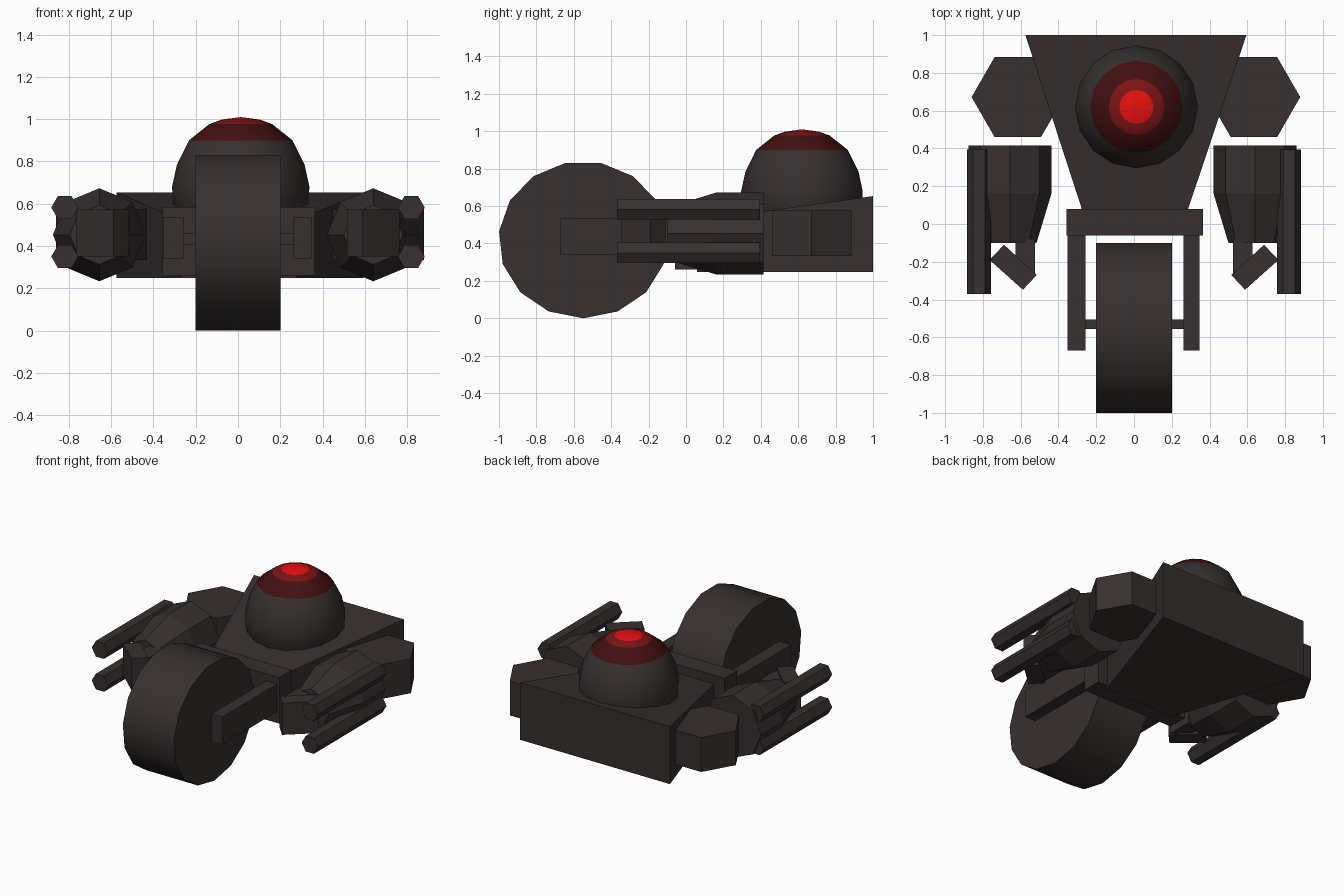
import bpy, bmesh, math
from mathutils import Vector, Matrix

if "Cube" in bpy.data.objects:
    bpy.data.objects.remove(bpy.data.objects["Cube"])


def material(name, rgb):
    m = bpy.data.materials.new(name)
    m.diffuse_color = (*rgb, 1)
    m.use_nodes = True
    m.node_tree.nodes["Principled BSDF"].inputs["Base Color"].default_value = m.diffuse_color
    return m


DARK = material("dark_metal", (0.038, 0.029, 0.029))
RED = material("bright_red", (0.80, 0.005, 0.005))
MID = material("medium_red", (0.20, 0.007, 0.008))
DEEP = material("deep_red", (0.055, 0.005, 0.006))


def loft(name, rings, smooth=False):
    """Skin equal-length point rings and cap both ends."""
    bm = bmesh.new()
    vs = [[bm.verts.new(p) for p in r] for r in rings]
    n = len(vs[0])
    for a, b in zip(vs, vs[1:]):
        for i in range(n):
            bm.faces.new((a[i], a[(i + 1) % n], b[(i + 1) % n], b[i]))
    bm.faces.new(vs[0])
    bm.faces.new(vs[-1])
    bmesh.ops.remove_doubles(bm, verts=bm.verts, dist=1e-5)
    bmesh.ops.recalc_face_normals(bm, faces=bm.faces)
    me = bpy.data.meshes.new(name)
    bm.to_mesh(me)
    bm.free()
    me.materials.append(DARK)
    ob = bpy.data.objects.new(name, me)
    bpy.context.collection.objects.link(ob)
    if smooth:
        bpy.ops.object.select_all(action='DESELECT')
        ob.select_set(True)
        bpy.context.view_layer.objects.active = ob
        bpy.ops.object.shade_smooth_by_angle(angle=math.radians(30))
    return ob


def ring(n, ru, rv, start=0.0):
    return [(ru * math.cos(start + math.tau * i / n),
             rv * math.sin(start + math.tau * i / n)) for i in range(n)]


def box(name, x0, x1, y0, y1, z0, z1):
    base = [(x0, y0), (x1, y0), (x1, y1), (x0, y1)]
    return loft(name, [[(x, y, z) for x, y in base] for z in (z0, z1)])


def tube_y(name, x, z, n, start, sections):
    """Polygonal tube along y from (y, radius) sections."""
    return loft(name, [[(x + u, y, z + v) for u, v in ring(n, r, r, start)]
                       for y, r in sections])


# Front wheel: 15 sides, flat side up
loft("front_wheel", [[(x, -0.5495 + u, 0.42 + v)
                      for u, v in ring(15, 0.4525, 0.42, -math.pi / 2)]
                     for x in (-0.2, 0.2)], smooth=True)

# Wheel axle, fork and cross bar
box("axle", -0.3, 0.3, -0.555, -0.505, 0.405, 0.46)
box("fork_arm_left", -0.352, -0.258, -0.67, -0.03, 0.34, 0.535)
box("fork_arm_right", 0.262, 0.347, -0.67, -0.03, 0.34, 0.535)
box("cross_bar", -0.357, 0.365, -0.06, 0.08, 0.26, 0.585)

# Wedge body with a top sloping down to the front
plan = [(-0.27, 0.06), (0.28, 0.06), (0.595, 1.0), (-0.575, 1.0)]
loft("body", [[(x, y, 0.248) for x, y in plan],
              [(x, y, 0.653 - 0.139 * (1 - y)) for x, y in plan]])

# Dome with a banded eye on top
profile = [(0.26, 0.45), (0.32, 0.60), (0.325, 0.68), (0.302, 0.785),
           (0.245, 0.90), (0.148, 0.977), (0.09, 0.998), (0, 1.01)]
dome = loft("dome", [[(0.013 + u, 0.62 + v, z) for u, v in ring(16, r, r)]
                     for r, z in profile], smooth=True)
for m in (DEEP, MID, RED):
    dome.data.materials.append(m)
for p in dome.data.polygons:
    p.material_index = sum(p.center.z > h for h in (0.90, 0.977, 0.998))

for side, s in (("left", -1), ("right", 1)):
    # Hexagonal side pod
    loft("side_pod_" + side,
         [[(s * 0.625 + 0.01 + u, 0.672 + v, z) for u, v in ring(6, 0.245, 0.245)]
          for z in (0.333, 0.575)])
    # Tapered octagonal gun housing
    gx = s * 0.648 - 0.008
    tube_y("gun_housing_" + side, gx, 0.453, 8, 0,
           [(0.415, 0.22), (0.165, 0.22), (-0.10, 0.14)])
    # Hexagonal twin barrels
    for level, z in (("upper", 0.582), ("lower", 0.35)):
        tube_y(f"{level}_barrel_{side}", s * 0.82, z, 6, 0,
               [(0.395, 0.0635), (-0.37, 0.0635)])
    # Claw: a straight finger and an angled finger
    box("straight_finger_" + side, *sorted((s * 0.523, s * 0.628)),
        -0.27, -0.08, 0.36, 0.56)
    corners = [(0.515, -0.27), (0.588, -0.348), (0.765, -0.19), (0.688, -0.11)]
    loft("angled_finger_" + side,
         [[(s * x, y, z) for x, y in corners] for z in (0.35, 0.573)])
